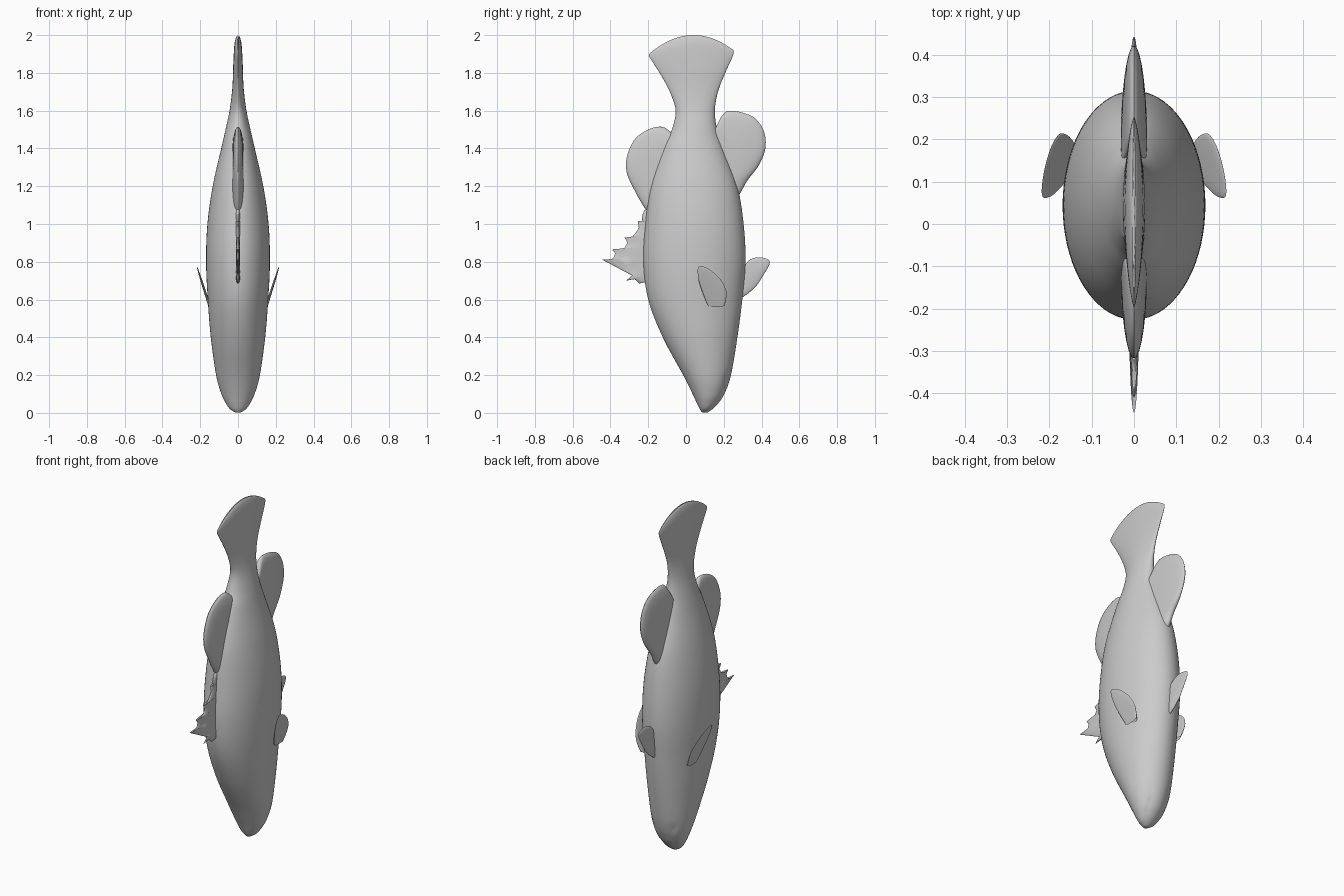
import bpy, bmesh, math


def spline(pts, n):
    """Catmull-Rom curve through points, n samples per span."""
    out = []
    for i in range(len(pts) - 1):
        p0, p1, p2 = pts[max(i - 1, 0)], pts[i], pts[i + 1]
        p3 = pts[min(i + 2, len(pts) - 1)]
        for k in range(n):
            t = k / n
            out.append([0.5 * (2 * b + (c - a) * t + (2 * a - 5 * b + 4 * c - d) * t * t
                               + (3 * b - a - 3 * c + d) * t ** 3)
                        for a, b, c, d in zip(p0, p1, p2, p3)])
    out.append(list(pts[-1]))
    return out


def finish(name, bm, angle):
    bmesh.ops.remove_doubles(bm, verts=bm.verts, dist=0.0003)
    bmesh.ops.recalc_face_normals(bm, faces=bm.faces)
    me = bpy.data.meshes.new(name)
    bm.to_mesh(me)
    bm.free()
    ob = bpy.data.objects.new(name, me)
    bpy.context.collection.objects.link(ob)
    bpy.ops.object.select_all(action='DESELECT')
    ob.select_set(True)
    bpy.context.view_layer.objects.active = ob
    bpy.ops.object.shade_smooth_by_angle(angle=math.radians(angle))
    return ob


def skin(bm, rows, closed):
    n = len(rows[0])
    for a, b in zip(rows, rows[1:]):
        for j in range(n if closed else n - 1):
            k = (j + 1) % n
            bm.faces.new((a[j], a[k], b[k], b[j]))


# Body and tail fin: z, back edge y, belly edge y, half width
stations = [
    (0.003, 0.085, 0.115, 0.015), (0.02, 0.073, 0.14, 0.042), (0.05, 0.058, 0.17, 0.064),
    (0.10, 0.035, 0.203, 0.088), (0.20, -0.015, 0.238, 0.116), (0.40, -0.123, 0.272, 0.144),
    (0.60, -0.20, 0.298, 0.160), (0.80, -0.226, 0.315, 0.169), (1.00, -0.215, 0.305, 0.162),
    (1.20, -0.188, 0.272, 0.134), (1.40, -0.122, 0.20, 0.089), (1.50, -0.075, 0.165, 0.066),
    (1.60, -0.055, 0.153, 0.044), (1.70, -0.085, 0.170, 0.030), (1.80, -0.137, 0.210, 0.025),
    (1.87, -0.180, 0.243, 0.020), (1.90, -0.196, 0.253, 0.012), (1.912, -0.192, 0.250, 0.003)]
bm = bmesh.new()
rows, SEG = [], 72
for z, a, b, w in spline(stations, 8):
    bow = 0.088 * min(1, max(0, (z - 1.5) / 0.41)) ** 2
    row = []
    for j in range(SEG):
        ang = 2 * math.pi * j / SEG
        u = -math.cos(ang)
        y, x = (a + b) / 2 + u * (b - a) / 2, w * math.sin(ang)
        # lower jaw sits slightly inside the upper lip
        if z < 0.21:
            lip = 0.10 + 0.095 * min(1, z / 0.13) ** 0.8
            s = min(1, max(0, (y - lip) / 0.008)) * min(1, (0.21 - z) / 0.03)
            x *= 1 - 0.10 * s
        row.append(bm.verts.new((x, y, z + bow * (1 - u * u) + 0.1 * bow * u)))
    rows.append(row)
skin(bm, rows, True)
bm.faces.new(rows[0])
bm.faces.new(rows[-1])
finish("body_and_tail", bm, 50)


def fin(name, outline, base, half, smooth=6, place=lambda y, z: 0.0):
    """Thin lens-shaped fin spread from a base line to an outline."""
    edge = spline(outline, smooth) if smooth else outline
    n, R = len(edge), 8
    bm = bmesh.new()
    for side in (1, -1):
        rows = []
        for r in range(R + 1):
            t = math.sin(math.pi / 2 * r / R)
            h = half * math.sqrt(max(0, 1 - t * t))
            row = []
            for i, (ey, ez) in enumerate(edge):
                f = i / (n - 1)
                by = base[0][0] + (base[1][0] - base[0][0]) * f
                bz = base[0][1] + (base[1][1] - base[0][1]) * f
                y, z = by + (ey - by) * t, bz + (ez - bz) * t
                row.append(bm.verts.new((place(y, z) + side * h, y, z)))
            rows.append(row)
        skin(bm, rows, False)
    return finish(name, bm, 60)


# Rounded rear fins on back and belly
fin("soft_back_fin",
    [(-0.17, 1.04), (-0.215, 1.08), (-0.268, 1.17), (-0.313, 1.27), (-0.312, 1.36), (-0.27, 1.45),
     (-0.20, 1.50), (-0.13, 1.515), (-0.085, 1.49), (-0.05, 1.45)],
    [(-0.13, 1.06), (-0.03, 1.44)], 0.032)
fin("rear_belly_fin",
    [(0.24, 1.10), (0.285, 1.16), (0.325, 1.23), (0.385, 1.31), (0.42, 1.40), (0.413, 1.49),
     (0.365, 1.56), (0.29, 1.592), (0.22, 1.597), (0.185, 1.565), (0.16, 1.515), (0.13, 1.48)],
    [(0.21, 1.12), (0.11, 1.48)], 0.032)

# Spiny front fin, with scalloped webbing
fin("spiny_back_fin",
    [(-0.19, 1.09), (-0.222, 1.07), (-0.234, 1.04), (-0.23, 1.01), (-0.255, 1.015), (-0.25, 0.98),
     (-0.265, 0.955), (-0.29, 0.925), (-0.325, 0.928), (-0.31, 0.90), (-0.325, 0.875),
     (-0.355, 0.86), (-0.392, 0.866), (-0.375, 0.845), (-0.385, 0.82), (-0.41, 0.807),
     (-0.447, 0.813), (-0.37, 0.772), (-0.285, 0.727), (-0.318, 0.70), (-0.272, 0.708),
     (-0.248, 0.685), (-0.225, 0.69), (-0.19, 0.69)],
    [(-0.18, 1.08), (-0.18, 0.70)], 0.012, smooth=0)

# Single front belly fin
fin("front_belly_fin",
    [(0.27, 0.60), (0.315, 0.622), (0.37, 0.67), (0.41, 0.73), (0.443, 0.79), (0.43, 0.815),
     (0.375, 0.823), (0.33, 0.805), (0.315, 0.77), (0.27, 0.74)],
    [(0.26, 0.62), (0.26, 0.74)], 0.012)

# Side fins, mirrored across the body
side_fin = fin("side_fins",
    [(0.115, 0.57), (0.083, 0.65), (0.064, 0.72), (0.068, 0.775), (0.12, 0.762), (0.18, 0.71),
     (0.212, 0.65), (0.212, 0.60), (0.203, 0.57)],
    [(0.13, 0.56), (0.19, 0.56)], 0.007,
    place=lambda y, z: 0.152 + 0.32 * (z - 0.57))
side_fin.modifiers.new("Mirror", 'MIRROR')
